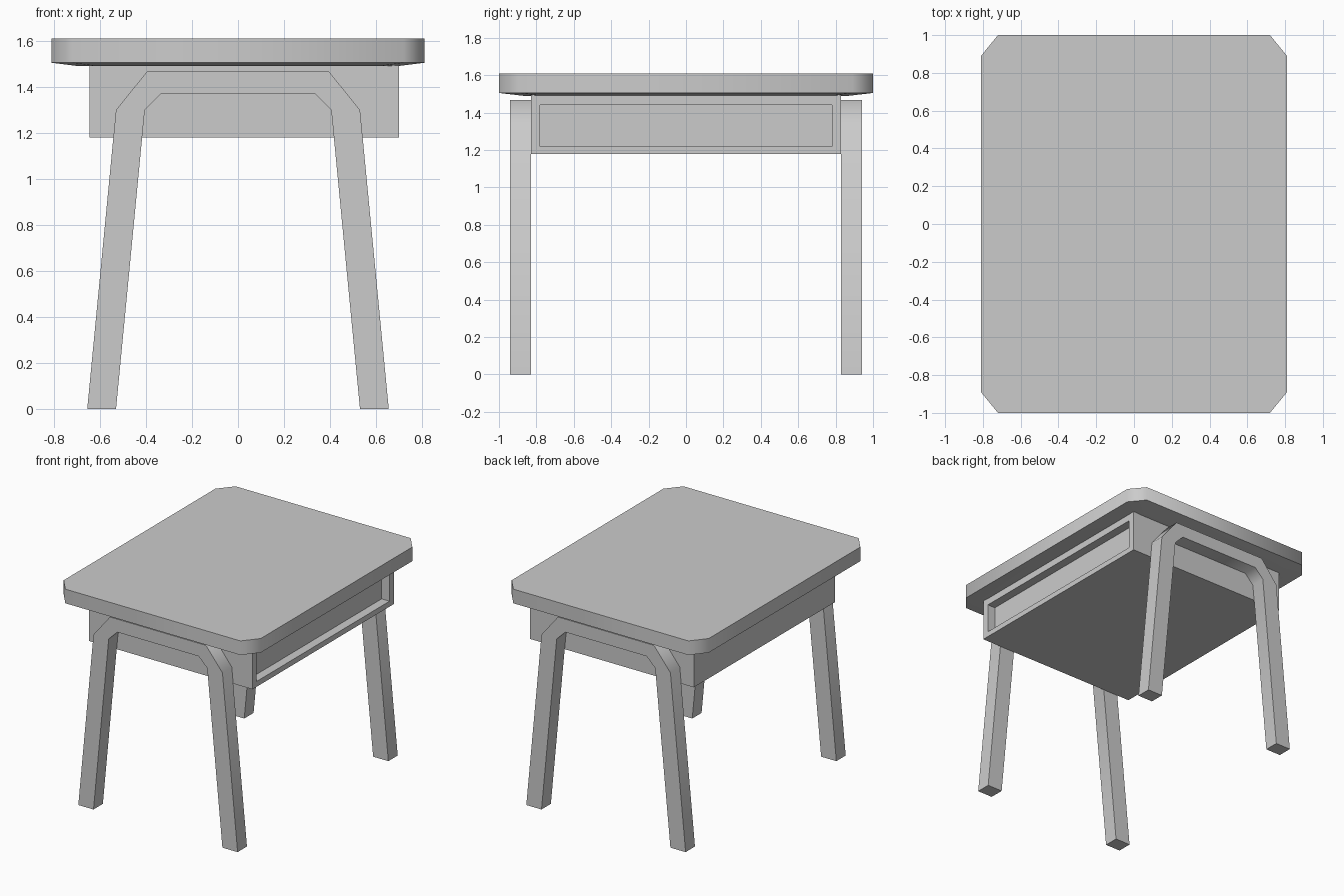
import bpy, bmesh, math

if "Cube" in bpy.data.objects:
    bpy.data.objects.remove(bpy.data.objects["Cube"])


def make(name, bm):
    """Turn a bmesh into a named object, smooth except at sharp edges."""
    bmesh.ops.recalc_face_normals(bm, faces=bm.faces[:])
    mesh = bpy.data.meshes.new(name)
    bm.to_mesh(mesh)
    bm.free()
    obj = bpy.data.objects.new(name, mesh)
    bpy.context.collection.objects.link(obj)
    bpy.ops.object.select_all(action='DESELECT')
    bpy.context.view_layer.objects.active = obj
    obj.select_set(True)
    bpy.ops.object.shade_smooth_by_angle(angle=math.radians(60))
    return obj


def octagon(bm, hx, hy, cx, cy, z):
    pts = [(hx, -hy + cy), (hx, hy - cy), (hx - cx, hy), (-hx + cx, hy),
           (-hx, hy - cy), (-hx, -hy + cy), (-hx + cx, -hy), (hx - cx, -hy)]
    return [bm.verts.new((x, y, z)) for x, y in pts]


def bridge(bm, a, b):
    for i in range(len(a)):
        j = (i + 1) % len(a)
        bm.faces.new((a[i], a[j], b[j], b[i]))


# Tabletop: clipped-corner slab with a slightly tapered underside
bm = bmesh.new()
rings = [octagon(bm, 0.81, 1.0, 0.09, 0.11, 1.61),
         octagon(bm, 0.81, 1.0, 0.09, 0.11, 1.505),
         octagon(bm, 0.69, 0.87, 0.08, 0.10, 1.49)]
bm.faces.new(rings[0])
bridge(bm, rings[0], rings[1])
bridge(bm, rings[1], rings[2])
bm.faces.new(rings[2])
make("tabletop", bm)

# Storage box with a shallow framed recess on the right side
X0, X1, HY, Z0, Z1 = -0.645, 0.70, 0.83, 1.18, 1.493


def rect(bm, x, hy, z0, z1):
    return [bm.verts.new((x, y, z)) for y, z in
            ((-hy, z0), (hy, z0), (hy, z1), (-hy, z1))]


bm = bmesh.new()
loops = [rect(bm, X0, HY, Z0, Z1), rect(bm, X1, HY, Z0, Z1),
         rect(bm, X1, 0.78, 1.22, 1.44), rect(bm, X1 - 0.065, 0.78, 1.22, 1.44)]
bm.faces.new(loops[0])
for a, b in zip(loops, loops[1:]):
    bridge(bm, a, b)
bm.faces.new(loops[-1])
make("storage_box", bm)

# Leg frames: splayed U-shaped profile, extruded in y
outer = [(0.655, 0), (0.53, 1.30), (0.395, 1.467)]
inner = [(0.53, 0), (0.405, 1.30), (0.335, 1.37)]


def mirrored(half):
    return [(-x, z) for x, z in half] + half[::-1]


for name, y0, y1 in (("front_leg_frame", -0.94, -0.83),
                     ("back_leg_frame", 0.83, 0.94)):
    bm = bmesh.new()
    sections = []
    for (ox, oz), (ix, iz) in zip(mirrored(outer), mirrored(inner)):
        sections.append([bm.verts.new(p) for p in
                         ((ox, y0, oz), (ox, y1, oz), (ix, y1, iz), (ix, y0, iz))])
    bm.faces.new(sections[0])
    for a, b in zip(sections, sections[1:]):
        bridge(bm, a, b)
    bm.faces.new(sections[-1])
    make(name, bm)
